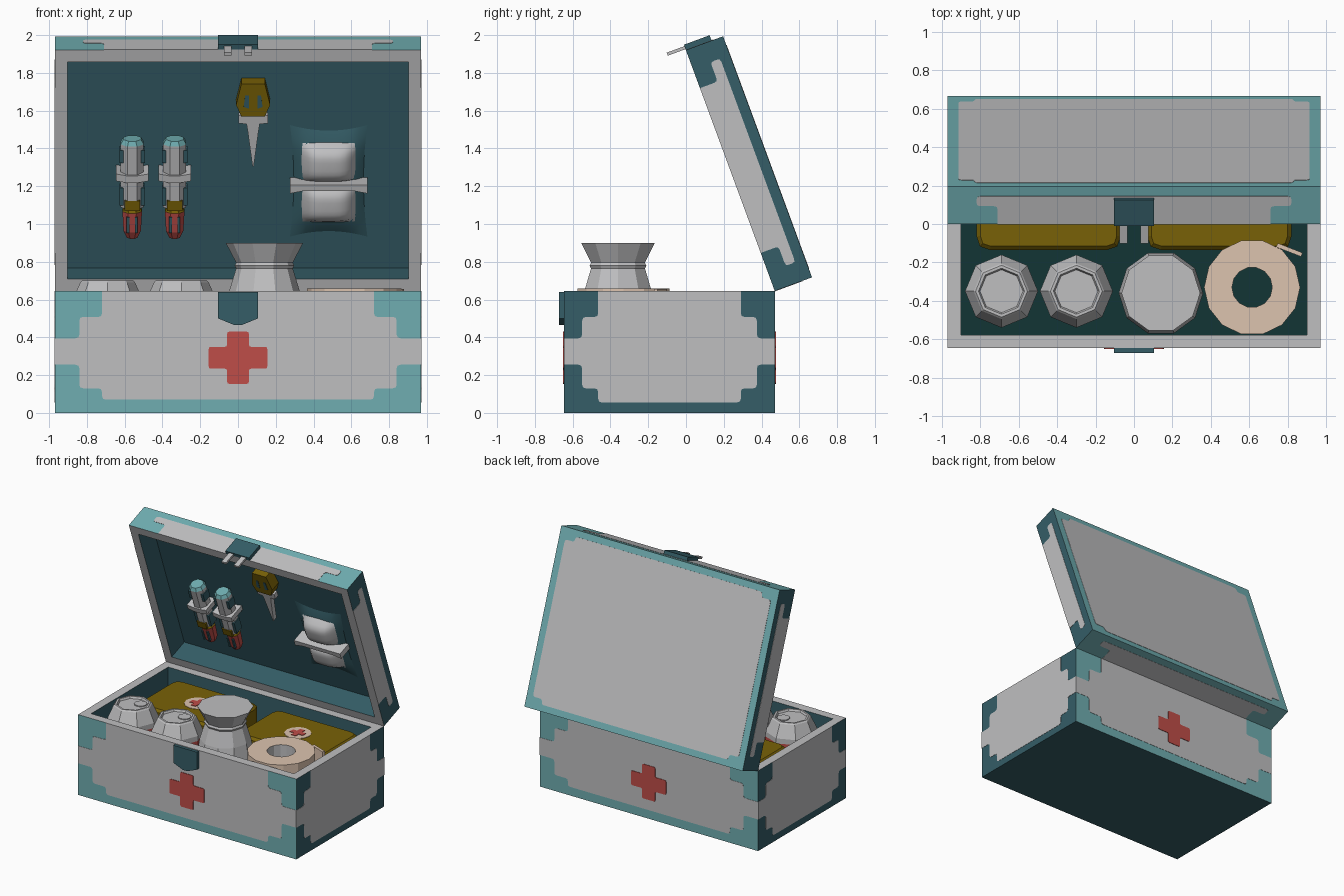
import bpy, bmesh, math
from mathutils import Matrix, Vector

if "Cube" in bpy.data.objects:
    bpy.data.objects.remove(bpy.data.objects["Cube"])

COLOURS = {
    "grey": (0.52, 0.52, 0.53), "light_teal": (0.16, 0.42, 0.44),
    "dark_teal": (0.035, 0.11, 0.135), "deep_teal": (0.006, 0.036, 0.036),
    "red": (0.52, 0.075, 0.065), "mustard": (0.19, 0.12, 0.002),
    "tan": (0.72, 0.55, 0.43),
}
MATS = {}
for key, c in COLOURS.items():
    MATS[key] = bpy.data.materials.new(key)
    MATS[key].diffuse_color = (*c, 1)


def frame(o, x, y):
    x, y = Vector(x).normalized(), Vector(y).normalized()
    m = Matrix((x, y, x.cross(y))).transposed().to_4x4()
    m.translation = o
    return m


WORLD = Matrix()
LID = frame((0, 0.47, 0.645), (1, 0, 0), (0, -0.346, 0.938))  # local z points into the lid opening


def finish(name, bm, mats, M):
    bmesh.ops.remove_doubles(bm, verts=bm.verts, dist=1e-5)
    bmesh.ops.recalc_face_normals(bm, faces=bm.faces)
    me = bpy.data.meshes.new(name)
    bm.to_mesh(me)
    bm.free()
    for m in mats:
        me.materials.append(MATS[m])
    ob = bpy.data.objects.new(name, me)
    ob.matrix_world = M
    bpy.context.collection.objects.link(ob)
    return ob


def prism(name, pts, z0, z1, mat, M=WORLD):
    bm = bmesh.new()
    lo = [bm.verts.new((x, y, z0)) for x, y in pts]
    hi = [bm.verts.new((x, y, z1)) for x, y in pts]
    bm.faces.new(lo[::-1])
    bm.faces.new(hi)
    for i in range(len(pts)):
        j = (i + 1) % len(pts)
        bm.faces.new((lo[i], lo[j], hi[j], hi[i]))
    return finish(name, bm, [mat], M)


def lathe(name, prof, segs, n, M=WORLD):
    """prof: (radius, z) points; segs: colour of each band."""
    mats = list(dict.fromkeys(segs))
    bm = bmesh.new()
    rings = [[bm.verts.new((r * math.cos(2 * math.pi * k / n), r * math.sin(2 * math.pi * k / n), z))
              for k in range(n)] for r, z in prof]
    for i, s in enumerate(segs):
        for k in range(n):
            q = (k + 1) % n
            f = bm.faces.new((rings[i][k], rings[i][q], rings[i + 1][q], rings[i + 1][k]))
            f.material_index = mats.index(s)
    return finish(name, bm, mats, M)


def tray(name, x, y0, y1, z0, z1, wall, floor, bottom_mat, floor_mat, M):
    mats = ["grey", "light_teal", "dark_teal", bottom_mat, floor_mat]
    bm = bmesh.new()
    rings = [[bm.verts.new(p) for p in ((-x + w, y0 + w, z), (x - w, y0 + w, z), (x - w, y1 - w, z), (-x + w, y1 - w, z))]
             for w, z in ((0, z0), (0, z1), (wall, z1), (wall, floor))]
    for i in range(3):
        for k in range(4):
            q = (k + 1) % 4
            f = bm.faces.new((rings[i][k], rings[i][q], rings[i + 1][q], rings[i + 1][k]))
            f.material_index = (1 + k % 2, 0, 2)[i]
    bm.faces.new(rings[0][::-1]).material_index = 3
    bm.faces.new(rings[3]).material_index = 4
    return finish(name, bm, mats, M)


def pillow(name, hx, hy, h, pinch, mat, M, n=10):
    bm = bmesh.new()
    bmesh.ops.create_grid(bm, x_segments=n, y_segments=n, size=1)
    for v in bm.verts:
        s, t = v.co.x, v.co.y
        v.co = (hx * s * (1 - pinch * (1 - t * t)), hy * t * (1 - pinch * (1 - s * s)),
                h * (1 - s ** 4) * (1 - t ** 4))
    ob = finish(name, bm, [mat], M)
    for p in ob.data.polygons:
        p.use_smooth = True
    return ob


def mirrored(half):
    return half + [(-x, y) for x, y in reversed(half)]


def rect(x0, x1, y0, y1):
    return [(x0, y0), (x1, y0), (x1, y1), (x0, y1)]


def rounded(pts, r, keep=lambda p: False):
    out = []
    for i, p in enumerate(pts):
        if keep(p):
            out.append(p)
            continue
        P, A, B = Vector(p), Vector(pts[i - 1]), Vector(pts[(i + 1) % len(pts)])
        a = P + (A - P).normalized() * r
        b = P + (B - P).normalized() * r
        out += [tuple(a), tuple((a + b + 2 * P) / 4), tuple(b)]
    return out


def cross(w, h, a):
    return mirrored([(a, -h), (a, -a), (w, -a), (w, a), (a, a), (a, h)])


def circle(r, n=12):
    return [(r * math.cos(2 * math.pi * k / n), r * math.sin(2 * math.pi * k / n)) for k in range(n)]


# Case body and its grey panels between stepped corner guards
tray("case_body", 0.97, -0.645, 0.47, 0, 0.645, 0.068, 0.06, "dark_teal", "deep_teal", WORLD)


def stepped(hw, a, b, low):
    half = [(hw - a, low), (hw - a, 0.13), (hw - b, 0.13), (hw - b, 0.255), (hw, 0.255),
            (hw, 0.395), (hw - b, 0.395), (hw - b, 0.508), (hw - a, 0.508), (hw - a, 0.645)]
    return rounded(mirrored(half), 0.02, lambda p: abs(p[0]) > hw - 0.01 or p[1] > 0.64)


for name, o, d in (("front", (0, -0.645, 0), 1), ("back", (0, 0.47, 0), -1)):
    F = frame(o, (d, 0, 0), (0, 0, 1))
    prism(name + "_panel", stepped(0.97, 0.25, 0.13, 0.07), -0.002, 0.002, "grey", F)
    prism(name + "_cross", rounded(cross(0.155, 0.138, 0.058), 0.012), 0, 0.006, "red",
          F @ Matrix.Translation((0, 0.292, 0)))
for name, d in (("right", 1), ("left", -1)):
    F = frame((0.97 * d, -0.0875, 0), (0, d, 0), (0, 0, 1))
    prism(name + "_panel", stepped(0.5575, 0.18, 0.095, 0.055), -0.002, 0.002, "grey", F)

# Open lid with its grey panels
tray("lid", 0.97, 0, 1.36, -0.21, 0, 0.068, -0.17, "light_teal", "dark_teal", LID)
half = [(0.83, 0.05), (0.83, 0.09), (0.915, 0.09), (0.915, 1.27), (0.83, 1.27), (0.83, 1.31)]
prism("lid_back_panel", rounded(mirrored(half), 0.02), -0.002, 0.002, "grey",
      LID @ frame((0, 0, -0.21), (-1, 0, 0), (0, 1, 0)))
for name, o, ax, h1, h2 in (("top", (0, 1.36, 0), (1, 0, 0), 0.71, 0.82), ("bottom", (0, 0, 0), (-1, 0, 0), 0.71, 0.82),
                            ("right", (0.97, 0.68, 0), (0, -1, 0), 0.465, 0.575),
                            ("left", (-0.97, 0.68, 0), (0, 1, 0), 0.465, 0.575)):
    pts = rounded(mirrored([(h1, 0), (h1, 0.1), (h2, 0.1), (h2, 0.155)]), 0.018, lambda p: p[1] < 0.01)
    prism("lid_%s_panel" % name, pts, -0.002, 0.002, "grey", LID @ frame(o, ax, (0, 0, -1)))

# Latch: plate and prongs on the lid, catch on the body
prism("latch_plate", rect(-0.105, 0.105, 1.36, 1.39), -0.145, 0.0, "dark_teal", LID)
for s in (-1, 1):
    prism("latch_prong", rect(0.055 * s - 0.02, 0.055 * s + 0.02, 1.365, 1.382), -0.01, 0.1, "grey", LID)
prism("latch_catch", mirrored([(0.02, 0.465), (0.105, 0.5), (0.105, 0.64)]), 0, 0.027, "dark_teal",
      frame((0, -0.645, 0), (1, 0, 0), (0, 0, 1)))

# Two drink-style cans with pull tabs
for x in (-0.69, -0.30):
    T = Matrix.Translation((x, -0.35, 0))
    lathe("can", [(0, 0.061), (0.17, 0.061), (0.19, 0.1), (0.19, 0.22), (0.19, 0.55), (0.19, 0.59), (0.145, 0.69),
                  (0.135, 0.7), (0.12, 0.7), (0.112, 0.685), (0, 0.685)],
          ["grey"] * 3 + ["red"] + ["grey"] * 6, 8, T)
    prism("can_tab", circle(0.047), 0.684, 0.692, "grey", T @ Matrix.Translation((0.04, 0.042, 0)))

# Waisted jar
lathe("jar", [(0, 0.061), (0.22, 0.061), (0.22, 0.45), (0.187, 0.645), (0.15, 0.765), (0.158, 0.78),
              (0.15, 0.795), (0.205, 0.9), (0, 0.9)], ["grey"] * 8, 10, Matrix.Translation((0.14, -0.36, 0)))

# Tape roll with loose end
lathe("tape_roll", [(0.105, 0.061), (0.25, 0.061), (0.25, 0.658), (0.105, 0.658), (0.105, 0.061)],
      ["tan", "tan", "tan", "grey"], 14, Matrix.Translation((0.615, -0.33, 0)))
prism("tape_end", [(0.74, -0.12), (0.87, -0.17), (0.878, -0.15), (0.75, -0.1)], 0.25, 0.656, "tan")

# Mustard boxes with round cross badges
for s in (-1, 1):
    T = Matrix.Translation((0.445 * s, 0.125, 0))
    ob = prism("supply_box", rounded(rect(-0.375, 0.375, -0.26, 0.26), 0.07), 0.061, 0.58, "mustard", T)
    bev = ob.modifiers.new("edge", "BEVEL")
    bev.width, bev.segments, bev.limit_method, bev.angle_limit = 0.02, 1, "ANGLE", math.radians(60)
    prism("badge", circle(0.1), 0.579, 0.583, "tan", T)
    prism("badge_cross", cross(0.058, 0.058, 0.021), 0.582, 0.587, "red", T)

# Two tubes strapped inside the lid
for x in (-0.56, -0.335):
    L = LID @ Matrix.Translation((x, 0, 0))
    lathe("tube", [(0, 0.265), (0.03, 0.268), (0.05, 0.31), (0.056, 0.42), (0.045, 0.435), (0.066, 0.445),
                   (0.066, 0.8), (0.05, 0.825), (0, 0.825)],
          ["red"] * 3 + ["mustard", "grey", "grey", "light_teal", "light_teal"], 8,
          L @ frame((0, 0, -0.1), (1, 0, 0), (0, 0, -1)) @ Matrix.Rotation(math.pi / 8, 4, "Z"))
    prism("tube_label", rect(-0.04, 0.04, 0.44, 0.495), -0.05, -0.034, "mustard", L)
    prism("tube_strap", mirrored([(0.03, 0.6), (0.085, 0.61), (0.085, 0.65), (0.03, 0.64)]), -0.17, -0.028, "grey", L)
    for s in (-1, 1):
        for u0, u1 in ((0.46, 0.56), (0.7, 0.77)):
            prism("tube_clip", rect(0.055 * s - 0.013, 0.055 * s + 0.013, u0, u1), -0.13, -0.06, "dark_teal", L)
        prism("tip_groove", rect(0.022 * s - 0.007, 0.022 * s + 0.007, 0.31, 0.4), -0.06, -0.044, "dark_teal", L)

# Pointed tool with slotted mustard handle
L = LID @ Matrix.Translation((0.08, 0, 0))
prism("tool_handle", mirrored([(0.062, 0.955), (0.09, 1.02), (0.062, 1.14)]), -0.165, -0.08, "mustard", L)
for s in (-1, 1):
    prism("handle_slot", [(s * a, b) for a, b in ((0.022, 1.0), (0.05, 1.01), (0.042, 1.075), (0.022, 1.075))],
          -0.085, -0.077, "dark_teal", L)
prism("tool_blade", mirrored([(0.003, 0.665), (0.028, 0.86), (0.035, 0.905), (0.078, 0.91), (0.078, 0.955)]),
      -0.14, -0.1, "grey", L)

# Cushion and strapped dressing packet
L = LID @ Matrix.Translation((0.48, 0.56, 0))
pillow("cushion", 0.205, 0.315, 0.05, 0.1, "dark_teal", L @ Matrix.Translation((0, 0, -0.168)))
for v in (-0.11, 0.115):
    pillow("packet_half", 0.138, 0.108, 0.08, -0.05, "grey", L @ Matrix.Translation((0, v, -0.14)))
prism("packet_strap", mirrored([(0.14, -0.015), (0.205, -0.028), (0.205, 0.02), (0.14, 0.02)]), -0.165, -0.05, "grey", L)

for m in bpy.data.materials:
    if m.users and not m.is_grease_pencil:
        m.use_nodes = True
        m.node_tree.nodes["Principled BSDF"].inputs["Base Color"].default_value = m.diffuse_color
